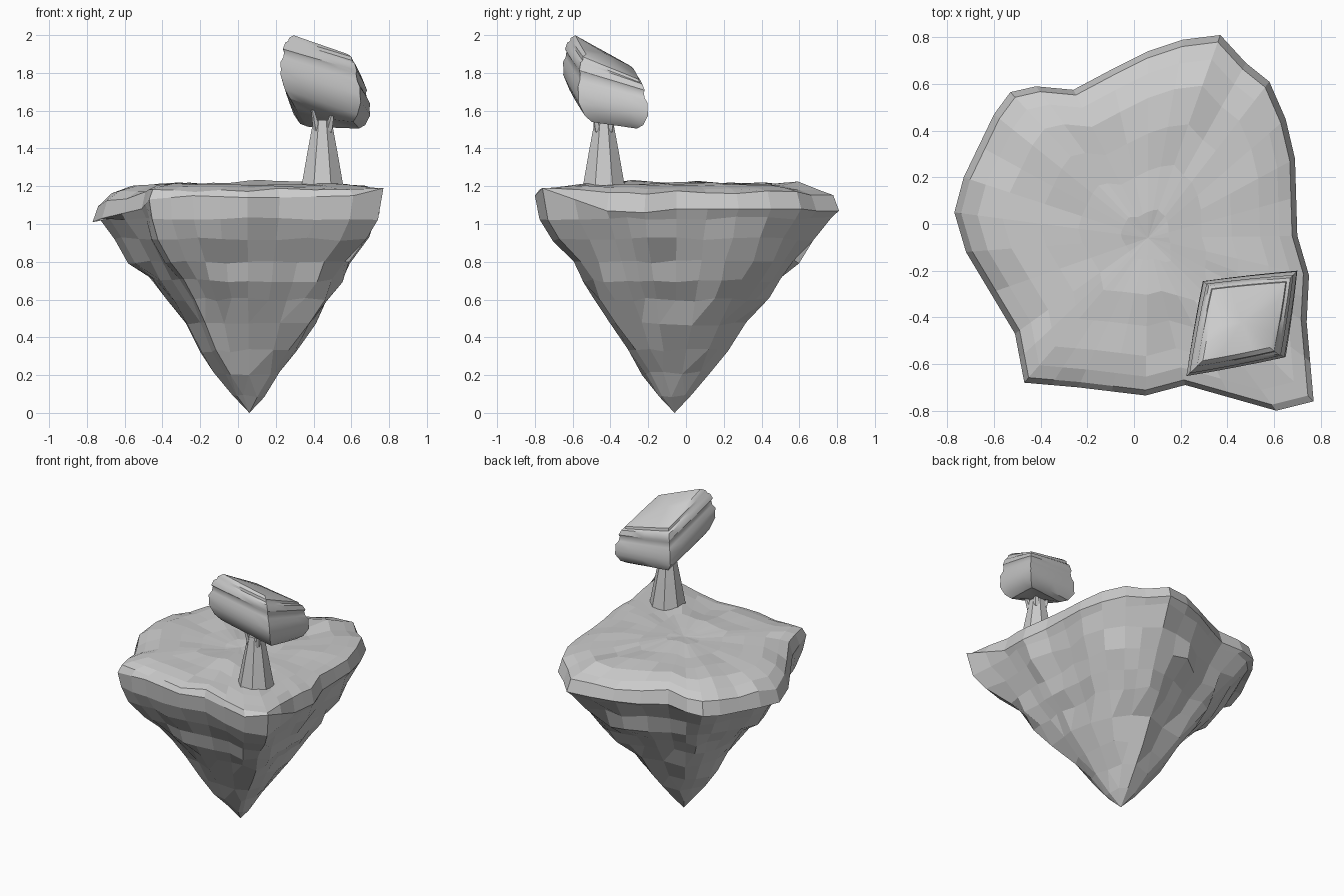
import bpy, bmesh, math, random
from mathutils import Vector, noise

if "Cube" in bpy.data.objects:
    bpy.data.objects.remove(bpy.data.objects["Cube"])

random.seed(4)


def make(name, verts, faces):
    me = bpy.data.meshes.new(name)
    me.from_pydata([tuple(v) for v in verts], [], faces)
    bm = bmesh.new()
    bm.from_mesh(me)
    bmesh.ops.remove_doubles(bm, verts=bm.verts, dist=.0005)
    bmesh.ops.recalc_face_normals(bm, faces=bm.faces)
    bm.to_mesh(me)
    bm.free()
    ob = bpy.data.objects.new(name, me)
    bpy.context.collection.objects.link(ob)
    return ob


def loft(name, rings, tip_a, tip_b):
    """Skin closed rings of equal size, closing both ends to a point."""
    n = len(rings[0])
    verts = [v for r in rings for v in r] + [tip_a, tip_b]
    a, b = len(verts) - 2, len(verts) - 1
    faces = []
    for i in range(n):
        j = (i + 1) % n
        faces.append((a, i, j))
        for k in range(len(rings) - 1):
            faces.append((k * n + i, (k + 1) * n + i, (k + 1) * n + j, k * n + j))
        e = (len(rings) - 1) * n
        faces.append((e + j, e + i, b))
    return make(name, verts, faces)


# Island: rim outline (x, y, height of the widest point)
RIM = [(.77, -.76, 1.19), (.74, -.42, 1.07), (.75, -.22, 1.06), (.70, -.05, 1.08),
       (.69, .28, 1.08), (.65, .45, 1.08), (.58, .61, 1.08), (.48, .69, 1.07),
       (.37, .81, 1.07), (.21, .79, 1.07), (.06, .74, 1.06), (-.10, .66, 1.05),
       (-.26, .575, 1.06), (-.42, .59, 1.05), (-.53, .565, 1.04), (-.60, .47, 1.03),
       (-.73, .20, 1.02), (-.77, .05, 1.01), (-.72, -.12, 1.03), (-.51, -.47, 1.08),
       (-.47, -.68, 1.13), (-.24, -.70, 1.15), (.05, -.735, 1.14), (.22, -.69, 1.14),
       (.61, -.80, 1.15)]
pts = []
for i, p in enumerate(RIM):
    p, q = Vector(p), Vector(RIM[(i + 1) % len(RIM)])
    pts.append(p)
    if (q - p).xy.length > .19:
        pts.append((p + q) / 2)
AXIS = Vector((.06, -.06))


def top_ring(ratio, height):
    """Ring on the walkable top, gently rolling."""
    out = []
    for p in pts:
        xy = AXIS + (p.xy - AXIS) * ratio
        z = height(p) + .028 * noise.noise(Vector((xy.x * 5, xy.y * 5, 3)))
        out.append(Vector((xy.x, xy.y, z)))
    return out


def rock_ring(ratio, z, roundness, rough, step=1, right=0, back=0, front=0):
    """Ring of the rocky underside; step merges columns towards the tip."""
    out, jit = [], {}
    for i in range(len(pts)):
        g = i // step * step
        d = pts[g].xy - AXIS
        u = d.normalized()
        jit.setdefault(g, (random.uniform(-1, 1), random.uniform(-1, 1)))
        r = (d.length * (1 - roundness) + .78 * roundness) * ratio
        r *= 1 + right * max(u.x, 0) + back * max(u.y, 0) + front * max(-u.y, 0)
        r *= 1 + rough * (jit[g][0] * .5 +
                          1.3 * noise.noise(Vector((u.x * 3, u.y * 3, z * 3))))
        out.append(Vector((AXIS.x + u.x * r, AXIS.y + u.y * r, z + .01 * jit[g][1])))
    return out


rings = [
    top_ring(.14, lambda p: 1.215), top_ring(.36, lambda p: 1.212),
    top_ring(.56, lambda p: 1.21), top_ring(.75, lambda p: 1.205),
    top_ring(.88, lambda p: min(1.2, .6 * 1.2 + .4 * (p.z + .09))),
    top_ring(.965, lambda p: min(p.z + .09, 1.185)),
    [p.copy() for p in pts],
    rock_ring(.955, 1.03, .05, .02, front=.02),
    rock_ring(.86, .92, .13, .06, front=.05),
    rock_ring(.73, .80, .28, .07, back=.07, front=.04),
    rock_ring(.64, .70, .35, .07, right=.06, back=.05, front=.06),
    rock_ring(.54, .60, .35, .07, right=.06, back=.08, front=.06),
    rock_ring(.445, .47, .4, .08, 2, right=.05, back=.04),
    rock_ring(.33, .33, .45, .09, 2, right=.04),
    rock_ring(.225, .21, .45, .09, 3),
    rock_ring(.11, .09, .45, .08, 4),
]
loft("floating_island", rings, Vector((.06, -.06, 1.215)), Vector((.06, -.06, 0)))


def circle(cx, cy, z, r, n=8):
    return [Vector((cx + r * math.cos(math.tau * (i + .5) / n),
                    cy + r * math.sin(math.tau * (i + .5) / n), z)) for i in range(n)]


# Trunk: eight-sided taper
loft("trunk", [circle(.447, -.435, z, r) for z, r in
               ((1.55, .052), (1.50, .062), (1.38, .086), (1.20, .12))],
     Vector((.447, -.435, 1.55)), Vector((.447, -.435, 1.20)))

# Short branches forking from the trunk top
for i in range(4):
    a = math.tau * (i + .5) / 4
    c, s = math.cos(a), math.sin(a)
    low, high = .042, .075
    loft(f"branch_{i + 1}",
         [circle(.45 + high * c, -.435 + high * s, 1.60, .010, 5),
          circle(.45 + low * c, -.435 + low * s, 1.49, .022, 5)],
         Vector((.45 + high * c, -.435 + high * s, 1.61)),
         Vector((.45 + low * c, -.435 + low * s, 1.47)))

# Foliage: tilted four-cornered block with stacked grooves down its sides
TOP = [(.27, -.61, 1.985), (.60, -.545, 1.885), (.65, -.25, 1.765), (.335, -.28, 1.825)]
LOW = [(.225, -.65, 1.79), (.65, -.57, 1.645), (.70, -.20, 1.575), (.295, -.245, 1.58)]
UNDER = [(.275, -.58, 1.665), (.61, -.50, 1.54), (.64, -.26, 1.505), (.37, -.30, 1.515)]


def quad_ring(quad, scale=1.0, seg=4):
    q = [Vector(v) for v in quad]
    mid = sum(q, Vector()) / 4
    out = []
    for i in range(4):
        for k in range(seg):
            t = k / seg
            p = q[i].lerp(q[(i + 1) % 4], t)
            s = scale * (1 + .06 * t * (1 - t))
            out.append(Vector((mid.x + (p.x - mid.x) * s, mid.y + (p.y - mid.y) * s, p.z)))
    return out


def between(a, b, t, dz=0):
    return [Vector(p).lerp(Vector(q), t) + Vector((0, 0, dz)) for p, q in zip(a, b)]


layers = [quad_ring(between(TOP, TOP, 0, .014), .87), quad_ring(TOP, 1.0)]
layers += [quad_ring(between(TOP, LOW, t), s) for t, s in
           ((.08, 1.0), (.13, 1.07), (.30, 1.09), (.37, 1.04), (.52, 1.03),
            (.66, 1.07), (.85, 1.02), (1, 1.0))]
layers += [quad_ring(between(LOW, UNDER, .45, -.02)), quad_ring(UNDER)]


def centre(r):
    return sum(r, Vector()) / len(r)


foliage = loft("foliage", layers, centre(layers[0]) + Vector((0, 0, .02)),
               centre(layers[-1]))
bpy.ops.object.select_all(action='DESELECT')
foliage.select_set(True)
bpy.context.view_layer.objects.active = foliage
bpy.ops.object.shade_smooth_by_angle(angle=math.radians(35))
